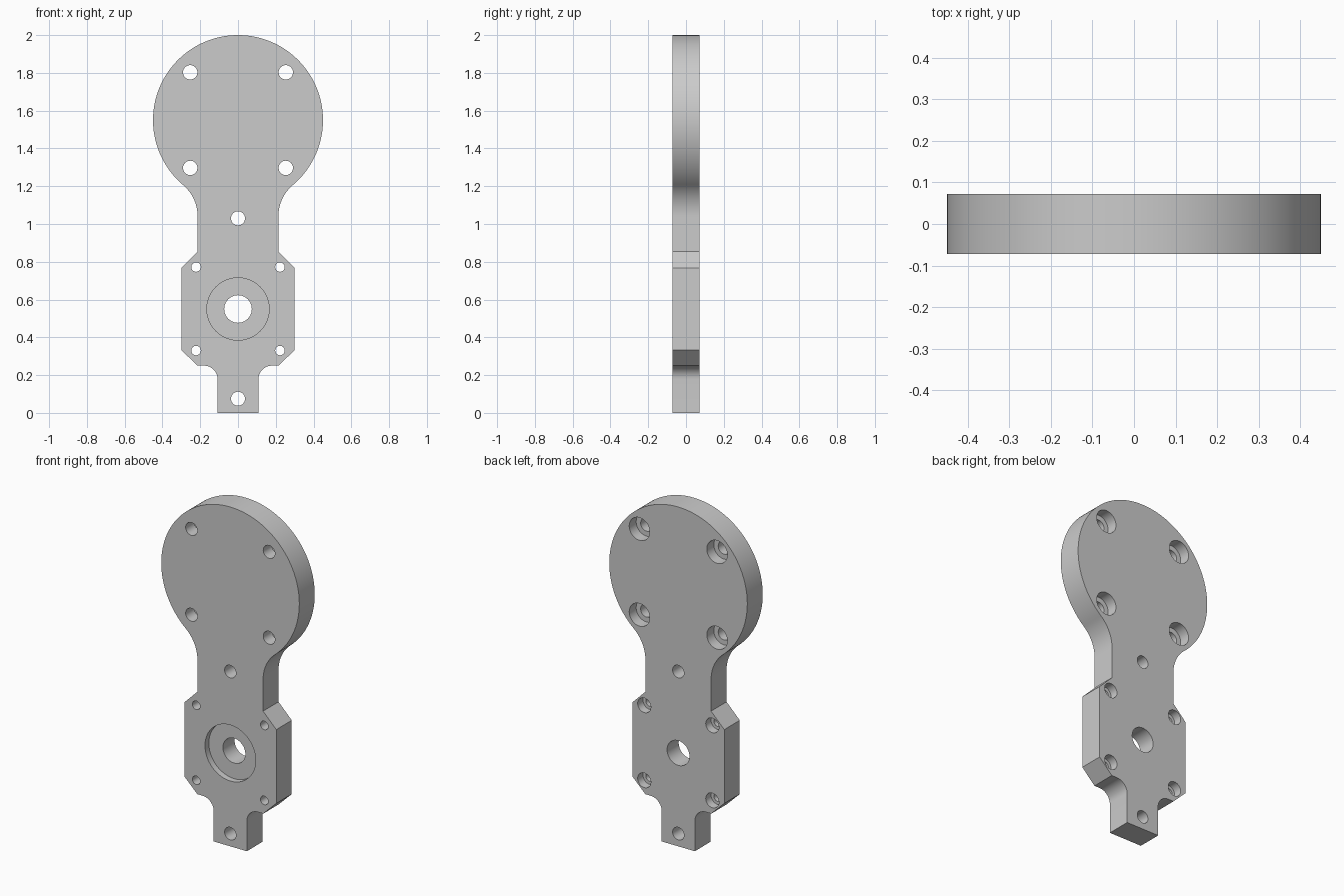
import bpy, bmesh
from math import sin, cos, pi, atan2, sqrt

if "Cube" in bpy.data.objects:
    bpy.data.objects.remove(bpy.data.objects["Cube"])

T = 0.072          # half thickness of the plate
N = 48             # sides of a hole


def arc(cx, cz, r, a0, a1, n):
    return [(cx + r * cos(a0 + (a1 - a0) * i / n),
             cz + r * sin(a0 + (a1 - a0) * i / n)) for i in range(n + 1)]


def make_object(name, bm):
    bmesh.ops.recalc_face_normals(bm, faces=bm.faces)
    mesh = bpy.data.meshes.new(name)
    bm.to_mesh(mesh)
    bm.free()
    obj = bpy.data.objects.new(name, mesh)
    bpy.context.collection.objects.link(obj)
    return obj


def loft(bm, rings):
    """Join rings of points with side faces and cap both ends."""
    vs = [[bm.verts.new(p) for p in ring] for ring in rings]
    n = len(vs[0])
    for a, b in zip(vs, vs[1:]):
        for i in range(n):
            j = (i + 1) % n
            bm.faces.new((a[i], a[j], b[j], b[i]))
    bm.faces.new(vs[0])
    bm.faces.new(vs[-1])


# Right half of the outline, bottom to top
DISC_Z, DISC_R, NECK, TAB = 1.55, 0.45, 0.214, 0.108
FR = 0.217                                   # neck fillet
fx = NECK + FR
fz = DISC_Z - sqrt((DISC_R + FR) ** 2 - fx ** 2)
join = atan2(DISC_Z - fz, -fx)               # fillet centre towards disc centre
half = [(TAB, 0)]
half += arc(TAB + 0.072, 0.25 - 0.072, 0.072, pi, pi / 2, 12)
half += [(0.215, 0.25), (0.30, 0.333), (0.30, 0.768), (NECK, 0.854)]
half += arc(fx, fz, FR, pi, join, 16)
half += arc(0, DISC_Z, DISC_R, join - pi, pi / 2, 64)[1:]

# Mirror the half outline and extrude it
outline = half + [(-x, z) for x, z in reversed(half[:-1])]
bm = bmesh.new()
loft(bm, [[(x, y, z) for x, z in outline] for y in (-T, T)])
plate = make_object("mounting_plate", bm)

# Stepped hole cutters: (radius, y) from front to back
cut = bmesh.new()


def hole(x, z, steps):
    loft(cut, [[(x + r * cos(2 * pi * i / N), y, z + r * sin(2 * pi * i / N))
                for i in range(N)] for r, y in steps])


for s in (-1, 1):
    # Counterbored screw holes in the disc
    for z in (1.297, 1.803):
        hole(s * 0.253, z, [(0.038, -0.1), (0.038, 0.007), (0.067, 0.007), (0.067, 0.1)])
    # Counterbored screw holes in the body
    for z in (0.33, 0.772):
        hole(s * 0.222, z, [(0.025, -0.1), (0.025, 0.022), (0.043, 0.022), (0.043, 0.1)])
# Plain holes in the neck and tab
for z in (0.075, 1.03):
    hole(0, z, [(0.037, -0.1), (0.037, 0.1)])
# Bearing recess with shaft hole
hole(0, 0.55, [(0.165, -0.1), (0.165, -0.036), (0.073, -0.036), (0.073, 0.1)])
cutter = make_object("hole_cutter", cut)
cutter.hide_render = True

# Cut the holes and finish the shading
mod = plate.modifiers.new("holes", 'BOOLEAN')
mod.operation = 'DIFFERENCE'
mod.solver = 'EXACT'
mod.object = cutter
bpy.context.view_layer.objects.active = plate
bpy.ops.object.select_all(action='DESELECT')
plate.select_set(True)
bpy.ops.object.modifier_apply(modifier=mod.name)
bpy.data.objects.remove(cutter)
bpy.ops.object.shade_smooth_by_angle(angle=pi / 6)
